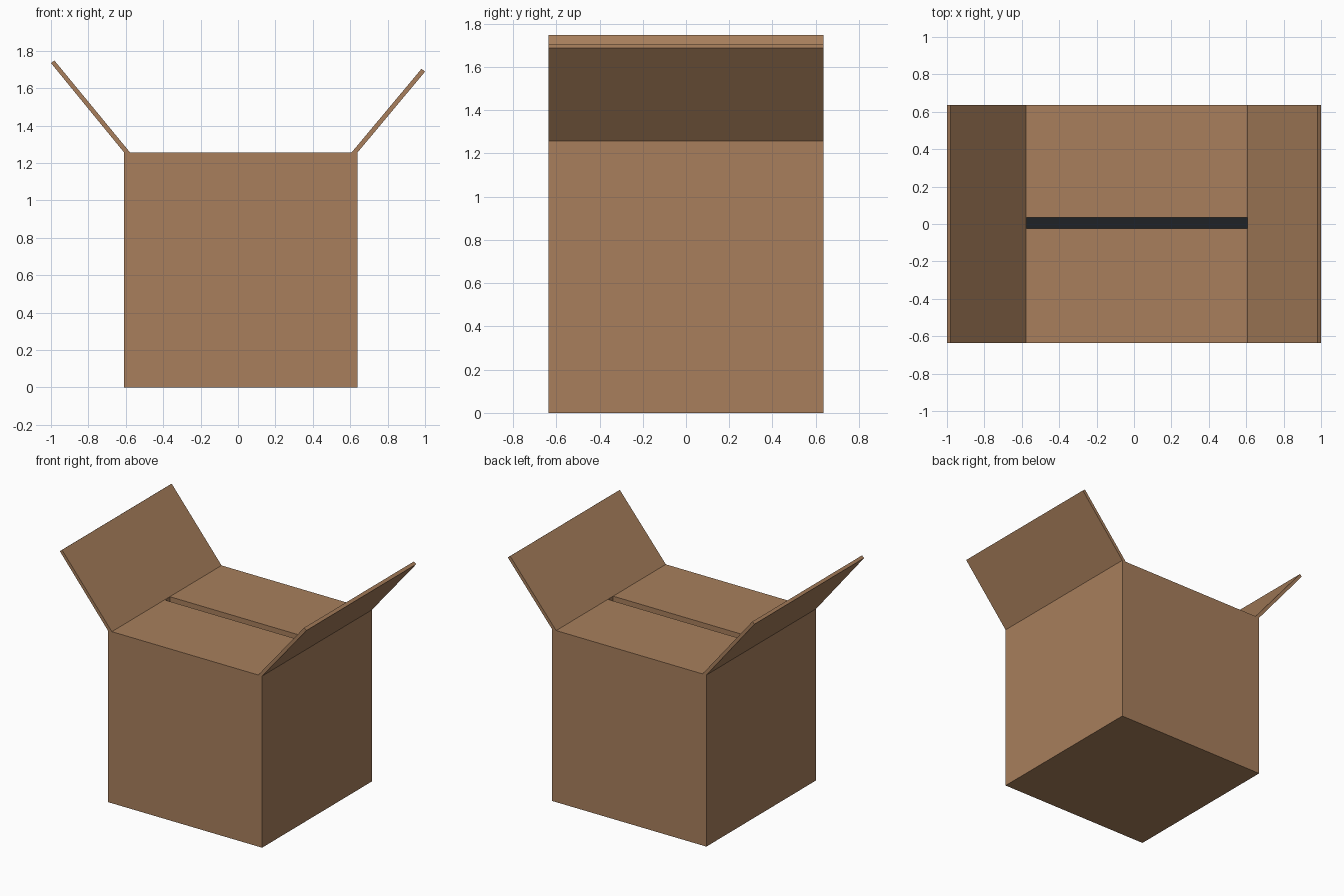
import bpy
import bmesh

if "Cube" in bpy.data.objects:
    bpy.data.objects.remove(bpy.data.objects["Cube"])


def material(name, rgb):
    m = bpy.data.materials.new(name)
    m.diffuse_color = (*rgb, 1)
    m.use_nodes = True
    m.node_tree.nodes["Principled BSDF"].inputs["Base Color"].default_value = m.diffuse_color
    return m


card = material("cardboard", (0.392, 0.212, 0.107))
dark = material("dark_interior", (0.013, 0.016, 0.019))


def prism(name, profile, y0, y1):
    """Extrude an x-z profile along y."""
    bm = bmesh.new()
    face = bm.faces.new([bm.verts.new((x, y0, z)) for x, z in profile])
    ext = bmesh.ops.extrude_face_region(bm, geom=[face])
    verts = [g for g in ext["geom"] if isinstance(g, bmesh.types.BMVert)]
    bmesh.ops.translate(bm, verts=verts, vec=(0, y1 - y0, 0))
    bmesh.ops.recalc_face_normals(bm, faces=bm.faces)
    mesh = bpy.data.meshes.new(name)
    bm.to_mesh(mesh)
    bm.free()
    mesh.materials.append(card)
    obj = bpy.data.objects.new(name, mesh)
    bpy.context.collection.objects.link(obj)
    return obj


def block(name, x0, x1, y0, y1, z0, z1):
    return prism(name, [(x0, z0), (x1, z0), (x1, z1), (x0, z1)], y0, y1)


X0, X1, Y, H = -0.61, 0.64, 0.635, 1.257
IN0, IN1, LID = -0.575, 0.608, 0.04

# Hollow carton body; the closed top flaps leave a narrow slot
body = block("carton_body", X0, X1, -Y, Y, 0, H)
cutters = [
    block("cavity_cutter", IN0, IN1, -0.6, 0.6, 0.03, H - LID),
    block("slot_cutter", IN0, IN1, -0.025, 0.036, 0.5, H + 0.1),
]
for c in cutters:
    c.hide_render = True
    mod = body.modifiers.new(c.name, "BOOLEAN")
    mod.operation = "DIFFERENCE"
    mod.solver = "EXACT"
    mod.object = c
bpy.context.view_layer.update()
graph = bpy.context.evaluated_depsgraph_get()
mesh = bpy.data.meshes.new_from_object(body.evaluated_get(graph))
body.modifiers.clear()
body.data = mesh
for c in cutters:
    bpy.data.objects.remove(c)

# Dark floor, walls and ceiling inside the cavity
mesh.materials.clear()
mesh.materials.append(card)
mesh.materials.append(dark)
for p in mesh.polygons:
    inside = all(
        IN0 - 0.01 < v.x < IN1 + 0.01 and abs(v.y) < 0.61 and 0.01 < v.z < H - LID + 0.01
        for v in (mesh.vertices[i].co for i in p.vertices))
    p.material_index = 1 if inside else 0

# Open side flaps, hinged on the top edges of the end walls
prism("left_open_flap",
      [(X0, H), (IN0 - 0.003, H), (-0.982, 1.748), (-1.0, 1.734)], -Y, Y)
prism("right_open_flap",
      [(X1, H), (IN1, H), (0.981, 1.703), (1.0, 1.688)], -Y, Y)
